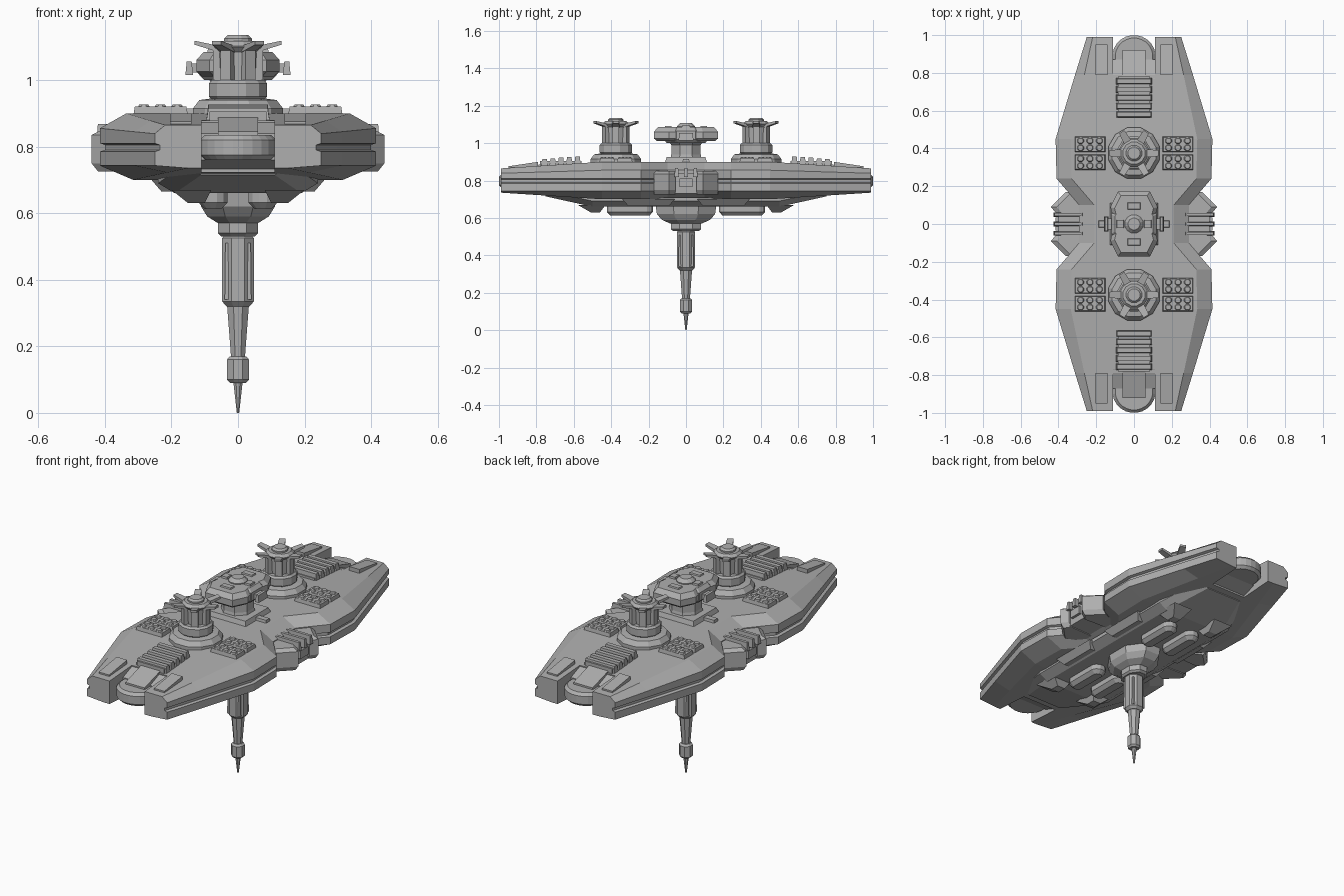
import bpy, bmesh
from math import pi, cos, sin, copysign

default_cube = bpy.data.objects.get("Cube")
if default_cube:
    bpy.data.objects.remove(default_cube)

COLOUR = (.43, .43, .43, 1)
grey = bpy.data.materials.new("hull grey")
grey.use_nodes = True
grey.diffuse_color = COLOUR
grey.node_tree.nodes["Principled BSDF"].inputs["Base Color"].default_value = COLOUR

DECK = .9
BELLY = .7
EDGE = .743
GROOVE = .8
TOWER = .375


def loft(name, rings, mirror=""):
    """Skin closed rings, cap both ends, and repeat across the mirrored axes."""
    for sx in ((1, -1) if "x" in mirror else (1,)):
        for sy in ((1, -1) if "y" in mirror else (1,)):
            bm = bmesh.new()
            loops = [[bm.verts.new((sx * x, sy * y, z)) for x, y, z in ring] for ring in rings]
            for low, high in zip(loops, loops[1:]):
                for i in range(len(low)):
                    bm.faces.new((low[i - 1], low[i], high[i], high[i - 1]))
            bm.faces.new(loops[0])
            bm.faces.new(loops[-1])
            bmesh.ops.recalc_face_normals(bm, faces=bm.faces)
            mesh = bpy.data.meshes.new(name)
            bm.to_mesh(mesh)
            bm.free()
            mesh.materials.append(grey)
            part = bpy.data.objects.new(name, mesh)
            bpy.context.collection.objects.link(part)


def rectangle(x, y, z, inset=0):
    left, right = x[0] + inset, x[1] - inset
    front, back = y[0] + inset, y[1] - inset
    return [(left, front, z), (right, front, z), (right, back, z), (left, back, z)]


def box(name, x, y, z, taper=0, mirror=""):
    """Box between ranges, with its second z level pulled inwards by taper."""
    loft(name, [rectangle(x, y, z[0]), rectangle(x, y, z[1], taper)], mirror)


def slope(name, wide, ends, mirror=""):
    """Block along y whose floor and roof change from one end to the other."""
    left, right = wide
    loft(name, [[(left, y, floor), (right, y, floor), (right, y, roof), (left, y, roof)]
                for y, floor, roof in ends], mirror)


def lathe(name, profile, sides=8, x=0, y=0, stretch=1, slot=0, mirror=""):
    """Turned part; slot pulls its two halves apart along y."""
    angles = [(i + .5) * 2 * pi / sides for i in range(sides)]
    loft(name, [[(x + radius * cos(a), y + stretch * radius * sin(a) + copysign(slot, sin(a)), z)
                 for a in angles] for radius, z in profile], mirror)


def drum(name, radius, low, high, chamfer=.01, **options):
    """Cylinder with both rims chamfered."""
    lathe(name, [(radius - chamfer, low), (radius, low + chamfer),
                 (radius, high - chamfer), (radius - chamfer, high)], **options)


def cone(name, radius, end_radius, low, high, **options):
    lathe(name, [(radius, low), (end_radius, high)], **options)


def turned(ring, angle):
    """Turn a ring about a tower's own upright axis."""
    c, s = cos(angle), sin(angle)
    return [(x * c - y * s, TOWER + x * s + y * c, z) for x, y, z in ring]


def flank(y, edge):
    """Half section of the hull; it thins towards the ends of the ship."""
    fall = max(0, abs(y) - .45)
    lip = edge - .015
    section = [(edge - .08 + fall * .09, DECK - fall * .065), (edge, DECK - .045 - fall * .03),
               (edge, GROOVE + .01), (lip, GROOVE + .005), (lip, GROOVE - .01),
               (edge, GROOVE - .015), (edge, EDGE), (edge - .1, BELLY + fall * .065)]
    return [(x, y, z) for x, z in section]


# Main hull with its pinched waist
WAIST, SHOULDER, FLARE, NECK, END = (.1, .29), (.24, .41), (.45, .415), (.79, .312), (.99, .25)
half_length = [WAIST, SHOULDER, FLARE, NECK]
stations = [(-y, edge) for y, edge in reversed(half_length)] + half_length
rings = []
for station in stations:
    half = flank(*station)
    rings.append(half + [(-x, y, z) for x, y, z in reversed(half)])
loft("main_hull", rings)

# Forked ends of the hull
FORK = .11
rings = []
for station in (NECK, END):
    half = flank(*station)
    rings.append(half + [(FORK, y, z) for x, y, z in (half[-1], half[0])])
loft("hull_prong", rings, mirror="xy")
slope("prong_hatch", (.14, .205), [(.79, .86, DECK), (.95, .85, .876)], mirror="xy")

# Rounded bay between the prongs
drum("end_bay", .115, .76, .835, chamfer=.015, sides=24, y=.885, mirror="y")
slope("bay_ramp", (-FORK, FORK), [(.77, .725, .88), (.87, .76, .84)], mirror="y")
slope("bay_hood", (-.06, .06), [(.77, .8, .89), (.92, .8, .845)], mirror="y")

# Launcher panels with rows of raised cells
for row in (.327, .422):
    box("launcher_panel", (.15, .315), (row - .042, row + .042), (DECK - .01, DECK + .02),
        taper=.005, mirror="xy")
    for column in range(3):
        for side in (-1, 1):
            cone("launcher_cell", .02, .014, DECK + .018, DECK + .027,
                 x=.183 + column * .05, y=row + side * .019, mirror="xy")

# Louvred vents
box("vent_base", (-.085, .085), (.56, .78), (.87, DECK + .005), mirror="y")
for i in range(5):
    middle = .58 + i * .044
    box("vent_slat", (-.095, .095), (middle - .018, middle + .018),
        (DECK - .02, DECK + .028 - i * .003), taper=.006, mirror="y")

# Side docks with flared fins
fin = [(.27, .06), (.41, .055), (.44, .09), (.36, .17), (.27, .13)]
loft("dock_fin", [[(x - pull, y, z) for x, y in fin]
                  for z, pull in ((.725, .02), (.75, 0), (.835, 0), (.85, .03))], mirror="xy")
box("dock_core", (.2, .4), (-.07, .07), (.73, .84), mirror="x")
box("dock_face", (.38, .415), (-.035, .035), (.765, .81), mirror="x")
for middle in (-.05, 0, .05):
    box("dock_rail", (.27, .425), (middle - .012, middle + .012), (.82, .868),
        taper=.004, mirror="x")
box("deck_rail", (.1, .19), (-.02, .02), (DECK - .01, DECK + .015), taper=.004, mirror="x")

# Keel, belly pods and fairings
rings = []
for y, wide, low in ((-.75, .16, .715), (-.5, .24, .66), (.5, .24, .66), (.75, .16, .715)):
    roof, floor = low + .05, wide - .05
    rings.append([(-wide, y, roof), (wide, y, roof), (wide, y, low + .03),
                  (floor, y, low), (-floor, y, low), (-wide, y, low + .03)])
loft("keel", rings)
drum("belly_pod", .045, .612, .69, chamfer=.02, sides=12, x=.075, y=.3, slot=.08, mirror="xy")
loft("belly_fairing", [rectangle((.08, .2), (.43, .58), .67),
                       rectangle((.1, .15), (.46, .51), .63)], mirror="xy")
box("belly_side_block", (.17, .26), (.06, .34), (BELLY, .665), taper=.03, mirror="xy")

# Hub and long lower mast
lathe("mast_hub", [(.15, .69), (.125, .66), (.12, .62), (.1, .59), (.065, .57)], stretch=1.4)
drum("mast_collar", .065, .53, .6, stretch=1.35)
drum("mast_upper", .052, .32, .54, chamfer=.015)
cone("mast_middle", .036, .022, .33, .16)
drum("mast_cuff", .036, .09, .17)
cone("mast_tip", .016, .004, .1, 0)
box("mast_rib", (.02, .04), (.02, .04), (.34, .51), taper=.002, mirror="xy")

# Two deck towers, each ringed with ribs and flared fins
tower = dict(sides=12, y=TOWER, mirror="y")
lathe("tower_base", [(.14, DECK - .01), (.14, DECK + .015), (.12, .94), (.08, .945)], **tower)
drum("tower_neck", .09, .94, 1, **tower)
cone("tower_column", .055, .06, .99, 1.1, **tower)
drum("tower_crown", .075, 1.085, 1.117, chamfer=.015, **tower)
drum("tower_cap", .043, 1.1, 1.135, **tower)
for i in range(6):
    angle = i * pi / 3
    blade = [[(reach, -wide, top - thick), (reach, wide, top - thick),
              (reach, wide, top), (reach, -wide, top)]
             for reach, wide, top, thick in ((.045, .022, 1.1, .02), (.13, .016, 1.118, .012))]
    loft("tower_fin", [turned(ring, angle) for ring in blade], mirror="y")
    rib = [rectangle((.04, .075), (-.018, .018), z) for z in (1, 1.09)]
    loft("tower_rib", [turned(ring, angle) for ring in rib], mirror="y")

# Central command tower
box("command_plinth", (-.13, .13), (-.115, .115), (DECK - .01, DECK + .025), taper=.012)
lathe("command_neck", [(.095, DECK), (.085, .94), (.085, .99), (.11, 1.02)])
drum("command_core", .13, 1, 1.085, chamfer=.02)
drum("command_dome", .05, 1.06, 1.108, chamfer=.018, sides=12)
lobe = [(.115, .05), (.125, .09), (.085, .172)]
lobe += [(-x, y) for x, y in reversed(lobe)]
loft("command_lobe", [[(x * size, .05 + (y - .05) * size, z) for x, y in lobe]
                      for z, size in ((1.01, .85), (1.025, 1), (1.06, 1), (1.085, .82))],
     mirror="y")
box("command_hatch", (-.035, .035), (.075, .115), (1.08, 1.092), taper=.004, mirror="y")
box("command_roof_block", (.05, .095), (-.025, .025), (1.07, 1.095), taper=.005, mirror="x")
box("command_arm", (.1, .14), (-.03, .03), (1.022, 1.05), mirror="x")
box("command_arm_pod", (.135, .158), (-.04, .04), (1.015, 1.055), taper=.004, mirror="x")
